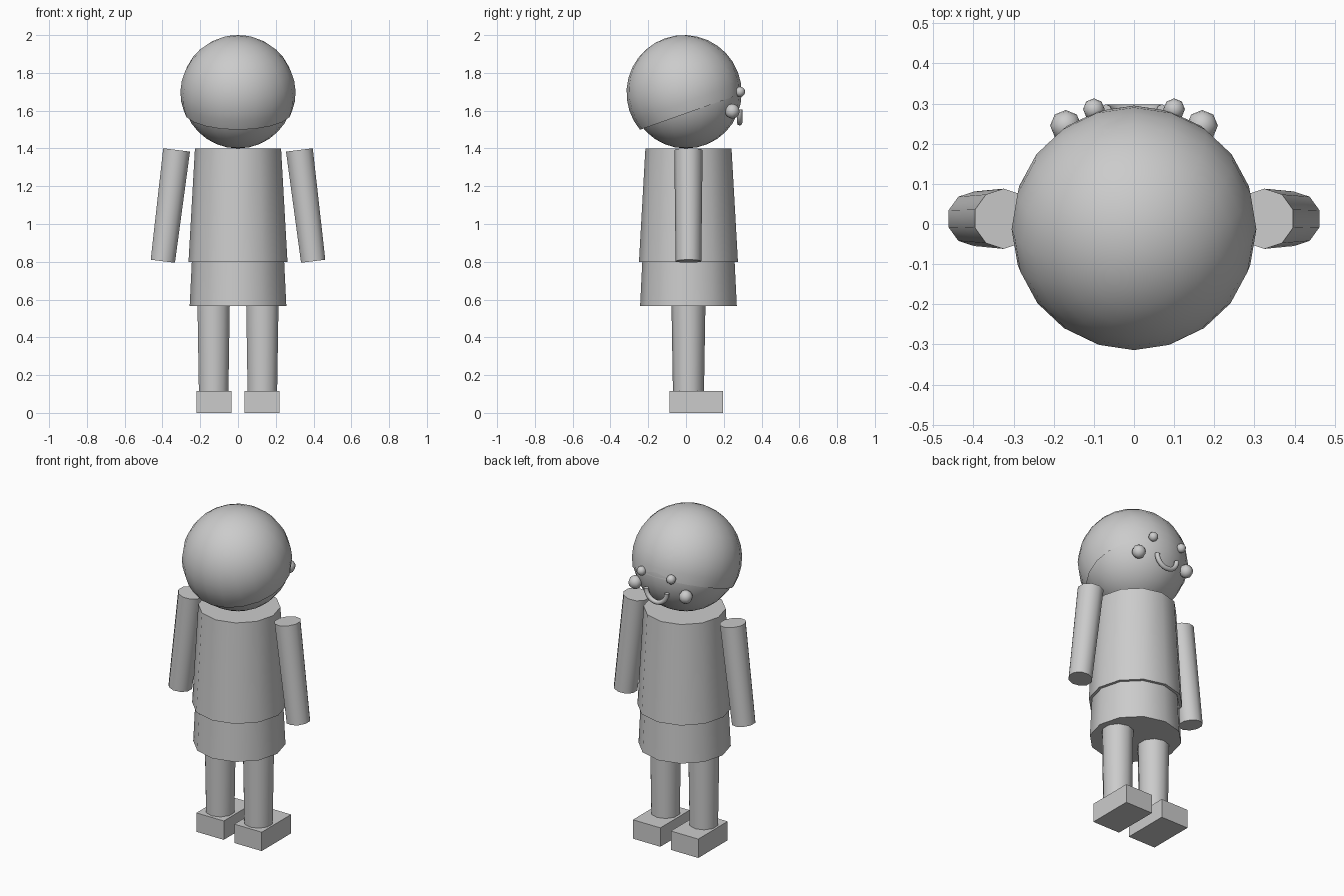
import bpy, bmesh, math
from mathutils import Vector, Matrix

if "Cube" in bpy.data.objects:
    bpy.data.objects.remove(bpy.data.objects["Cube"])

grey = bpy.data.materials.new("plain grey")
grey.diffuse_color = (0.6, 0.6, 0.6, 1)
grey.use_nodes = True
grey.node_tree.nodes["Principled BSDF"].inputs["Base Color"].default_value = grey.diffuse_color


def finish(name, bm, smooth=True):
    bmesh.ops.recalc_face_normals(bm, faces=bm.faces)
    me = bpy.data.meshes.new(name)
    bm.to_mesh(me)
    bm.free()
    me.materials.append(grey)
    ob = bpy.data.objects.new(name, me)
    bpy.context.collection.objects.link(ob)
    if smooth:
        bpy.ops.object.select_all(action='DESELECT')
        ob.select_set(True)
        bpy.context.view_layer.objects.active = ob
        bpy.ops.object.shade_smooth_by_angle(angle=math.radians(50))
    return ob


def tapered(name, bottom, top, r_bottom, r_top, sides):
    """Closed tapered cylinder between two points, one corner facing +y."""
    a, b = Vector(bottom), Vector(top)
    axis = b - a
    tilt = math.atan2(axis.x, axis.z)
    m = (Matrix.Translation((a + b) / 2) @ Matrix.Rotation(tilt, 4, 'Y')
         @ Matrix.Rotation(math.pi / 2, 4, 'Z'))
    bm = bmesh.new()
    rings = []
    for r, z in ((r_bottom, -axis.length / 2), (r_top, axis.length / 2)):
        rings.append([bm.verts.new(m @ Vector((r * math.cos(t), r * math.sin(t), z)))
                      for t in (2 * math.pi * i / sides for i in range(sides))])
    for i in range(sides):
        j = (i + 1) % sides
        bm.faces.new((rings[0][i], rings[0][j], rings[1][j], rings[1][i]))
    bm.faces.new(rings[0])
    bm.faces.new(rings[1])
    return finish(name, bm)


def ball(name, centre, r, segs, rings):
    bm = bmesh.new()
    bmesh.ops.create_uvsphere(bm, u_segments=segs, v_segments=rings, radius=r,
                              matrix=Matrix.Translation(centre))
    return finish(name, bm)


# Head
ball("head", (0, 0, 1.695), 0.295, 20, 16)

# Hair: open spherical cap, tipped backwards from the face
bm = bmesh.new()
R, limit, steps, segs = 0.305, math.radians(110.5), 10, 20
m = Matrix.Translation((0, -0.01, 1.695)) @ Matrix.Rotation(math.radians(19.5), 4, 'X')
pole = bm.verts.new(m @ Vector((0, 0, R)))
prev = None
for k in range(1, steps + 1):
    a = limit * k / steps
    ring = [bm.verts.new(m @ Vector((R * math.sin(a) * math.cos(t),
                                     R * math.sin(a) * math.sin(t), R * math.cos(a))))
            for t in (2 * math.pi * i / segs for i in range(segs))]
    for i in range(segs):
        j = (i + 1) % segs
        if prev:
            bm.faces.new((prev[i], ring[i], ring[j], prev[j]))
        else:
            bm.faces.new((pole, ring[i], ring[j]))
    prev = ring
finish("hair", bm)

# Torso and shorts
tapered("torso", (0, 0.013, 0.80), (0, 0.013, 1.40), 0.262, 0.228, 12)
tapered("shorts", (0, 0.013, 0.565), (0, 0.013, 0.81), 0.256, 0.244, 12)

# Paired parts
for s, side in ((-1, "left"), (1, "right")):
    tapered(side + "_arm", (s * 0.398, 0.013, 0.803), (s * 0.325, 0.013, 1.392),
            0.068, 0.075, 10)
    tapered(side + "_leg", (s * 0.129, 0.013, 0.10), (s * 0.129, 0.013, 0.58),
            0.082, 0.09, 10)
    bm = bmesh.new()
    bmesh.ops.create_cube(bm, size=1, matrix=Matrix.Translation((s * 0.128, 0.055, 0.0575))
                          @ Matrix.Diagonal((0.185, 0.283, 0.115, 1)))
    finish(side + "_shoe", bm, False)
    ball(side + "_eye", (s * 0.10, 0.286, 1.70), 0.027, 8, 8)
    ball(side + "_cheek", (s * 0.17, 0.245, 1.597), 0.039, 8, 8)

# Smile: half ring of round tube
bm = bmesh.new()
arc, tube, n = 12, 0.014, 8
rows = []
for i in range(arc + 1):
    a = math.pi + math.pi * i / arc
    out = Vector((math.cos(a), 0, math.sin(a)))
    c = Vector((0, 0.284, 1.605)) + out * 0.07
    rows.append([bm.verts.new(c + tube * (math.cos(t) * out + math.sin(t) * Vector((0, 1, 0))))
                 for t in (2 * math.pi * k / n for k in range(n))])
for p, q in zip(rows, rows[1:]):
    for k in range(n):
        l = (k + 1) % n
        bm.faces.new((p[k], p[l], q[l], q[k]))
bm.faces.new(rows[0])
bm.faces.new(rows[-1])
finish("smile", bm)
